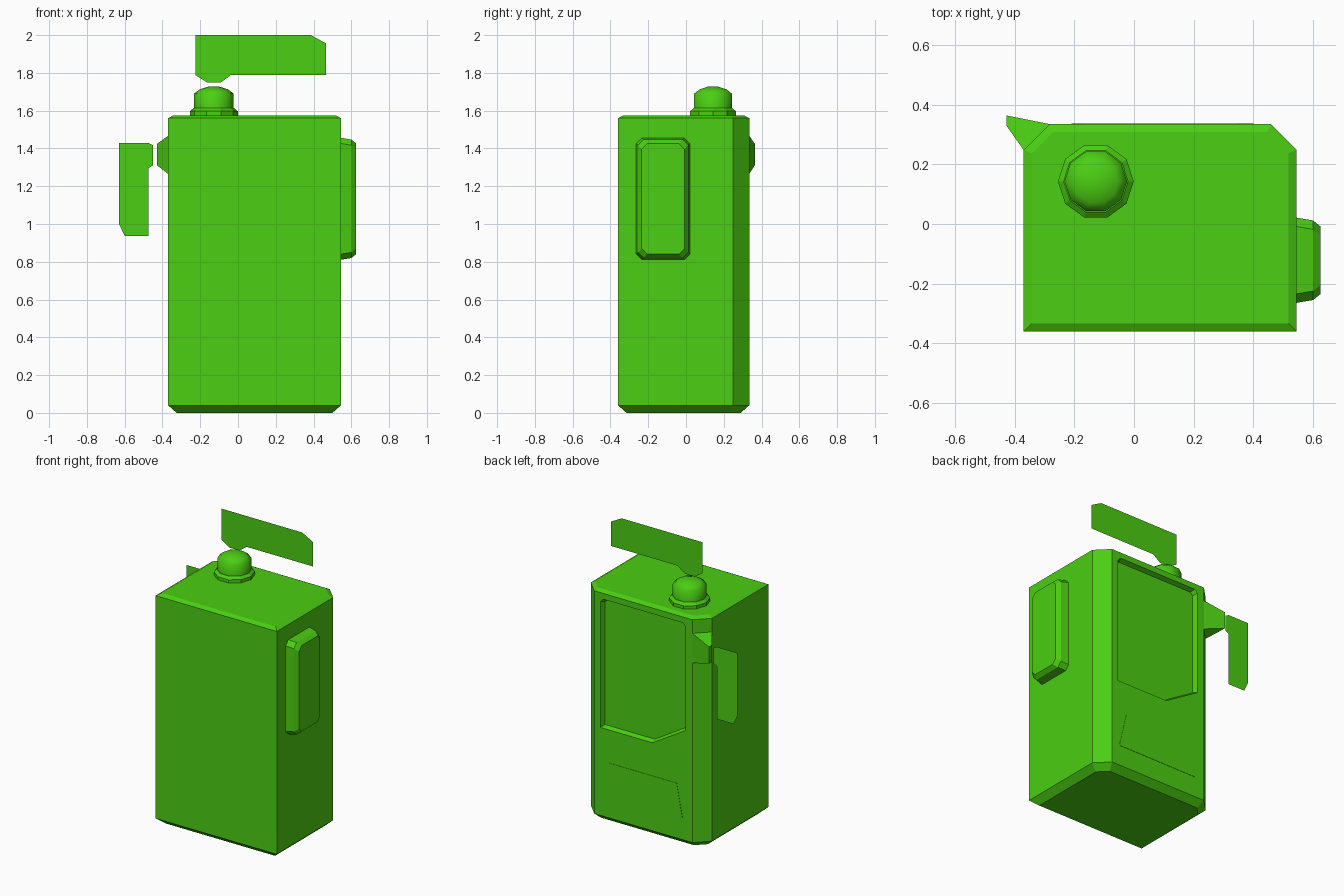
import bpy, bmesh, math
from mathutils import Vector

if "Cube" in bpy.data.objects:
    bpy.data.objects.remove(bpy.data.objects["Cube"])

green = bpy.data.materials.new("green_plastic")
green.diffuse_color = (0.07, 0.62, 0.006, 1)
green.use_nodes = True
green.node_tree.nodes["Principled BSDF"].inputs["Base Color"].default_value = green.diffuse_color


def finish(name, bm, recalc=True):
    if recalc:
        bmesh.ops.recalc_face_normals(bm, faces=bm.faces)
    me = bpy.data.meshes.new(name)
    bm.to_mesh(me)
    bm.free()
    me.materials.append(green)
    ob = bpy.data.objects.new(name, me)
    bpy.context.collection.objects.link(ob)
    return ob


def loft(name, rings):
    """Closed solid through rings holding the same number of points."""
    bm = bmesh.new()
    vs = [[bm.verts.new(p) for p in r] for r in rings]
    n = len(rings[0])
    for a, b in zip(vs, vs[1:]):
        for i in range(n):
            j = (i + 1) % n
            bm.faces.new((a[i], a[j], b[j], b[i]))
    bm.faces.new(vs[0][::-1])
    bm.faces.new(vs[-1])
    return finish(name, bm)


def plate(name, outline, y):
    """Flat sheet in the xz plane."""
    bm = bmesh.new()
    bm.faces.new([bm.verts.new((x, y, z)) for x, z in outline])
    return finish(name, bm, False)


def footprint(d, z):
    """Body outline inset by d, chamfered at the two back corners."""
    x0, x1, y0, y1 = -0.37 + d, 0.545 - d, -0.36 + d, 0.335 - d
    c = 0.087 - 0.586 * d
    return [(x0, y0, z), (x1, y0, z), (x1, y1 - c, z), (x1 - c, y1, z),
            (x0 + c, y1, z), (x0, y1 - c, z)]


# main body
body = loft("body", [footprint(0.045, 0), footprint(0.04 - 0.04, 0.04),
                     footprint(0, 1.56), footprint(0.027, 1.575)])

# window recess in the back
window = [(-0.21, 1.52), (0.39, 1.52), (0.41, 1.50), (0.41, 0.64),
          (0.02, 0.64), (-0.23, 0.79), (-0.23, 1.50)]
mid = Vector((0.09, 1.09))


def window_ring(y, shrink):
    pts = []
    for p in window:
        v = Vector(p) - mid
        v = Vector((v.x * (1 - shrink / 0.32), v.y * (1 - shrink / 0.44))) + mid
        pts.append((v.x, y, v.y))
    return pts


cutter = loft("window_cutter", [window_ring(0.305, 0.012), window_ring(0.335, 0),
                                window_ring(0.40, 0)])
cutter.hide_render = True
cutter.hide_viewport = True
cut = body.modifiers.new("window", 'BOOLEAN')
cut.operation = 'DIFFERENCE'
cut.solver = 'EXACT'
cut.object = cutter

# lower back panel, nearly flush
low = [(-0.165, 0.415), (0.345, 0.415), (0.40, 0.18), (-0.21, 0.18)]
loft("lower_panel", [[(x, y, z) for x, z in low] for y in (0.33, 0.337)])


# raised box on the right side
def side_ring(x, d):
    y0, y1, z0, z1, c = -0.265 + d, 0.022 - d, 0.81 + d, 1.457 - d, 0.03
    return [(x, y0 + c, z0), (x, y1 - c, z0), (x, y1, z0 + c), (x, y1, z1 - c),
            (x, y1 - c, z1), (x, y0 + c, z1), (x, y0, z1 - c), (x, y0, z0 + c)]


loft("side_box", [side_ring(0.54, 0), side_ring(0.60, 0.01), side_ring(0.625, 0.03)])

# nozzle growing out of the back left chamfer
loft("nozzle", [
    [(-0.37, 0.248, 1.265), (-0.283, 0.335, 1.265), (-0.283, 0.335, 1.467), (-0.37, 0.248, 1.467)],
    [(-0.428, 0.33, 1.31), (-0.428, 0.364, 1.31), (-0.428, 0.364, 1.425), (-0.428, 0.33, 1.425)]])


# ten-sided collar and domed cap
def circle(r, z, n=10):
    return [(-0.128 + r * math.cos(2 * math.pi * i / n),
             0.143 + r * math.sin(2 * math.pi * i / n), z) for i in range(n)]


loft("cap_collar", [circle(0.127, 1.57), circle(0.127, 1.597), circle(0.108, 1.613)])
cap = loft("cap", [circle(0.105, 1.60), circle(0.105, 1.69), circle(0.075, 1.713),
                   circle(0.03, 1.727)])
bpy.context.view_layer.objects.active = cap
cap.select_set(True)
bpy.ops.object.shade_smooth_by_angle(angle=math.radians(60))

# flat sheets: top banner and hanging nozzle sheet
plate("top_sheet", [(-0.225, 2.0), (0.385, 2.0), (0.465, 1.957), (0.465, 1.79),
                    (-0.035, 1.79), (-0.09, 1.75), (-0.165, 1.75), (-0.225, 1.788)], 0.143)
plate("nozzle_sheet", [(-0.63, 1.43), (-0.475, 1.43), (-0.45, 1.417), (-0.45, 1.31),
                       (-0.475, 1.295), (-0.475, 0.937), (-0.60, 0.937), (-0.63, 1.0)], 0.345)
